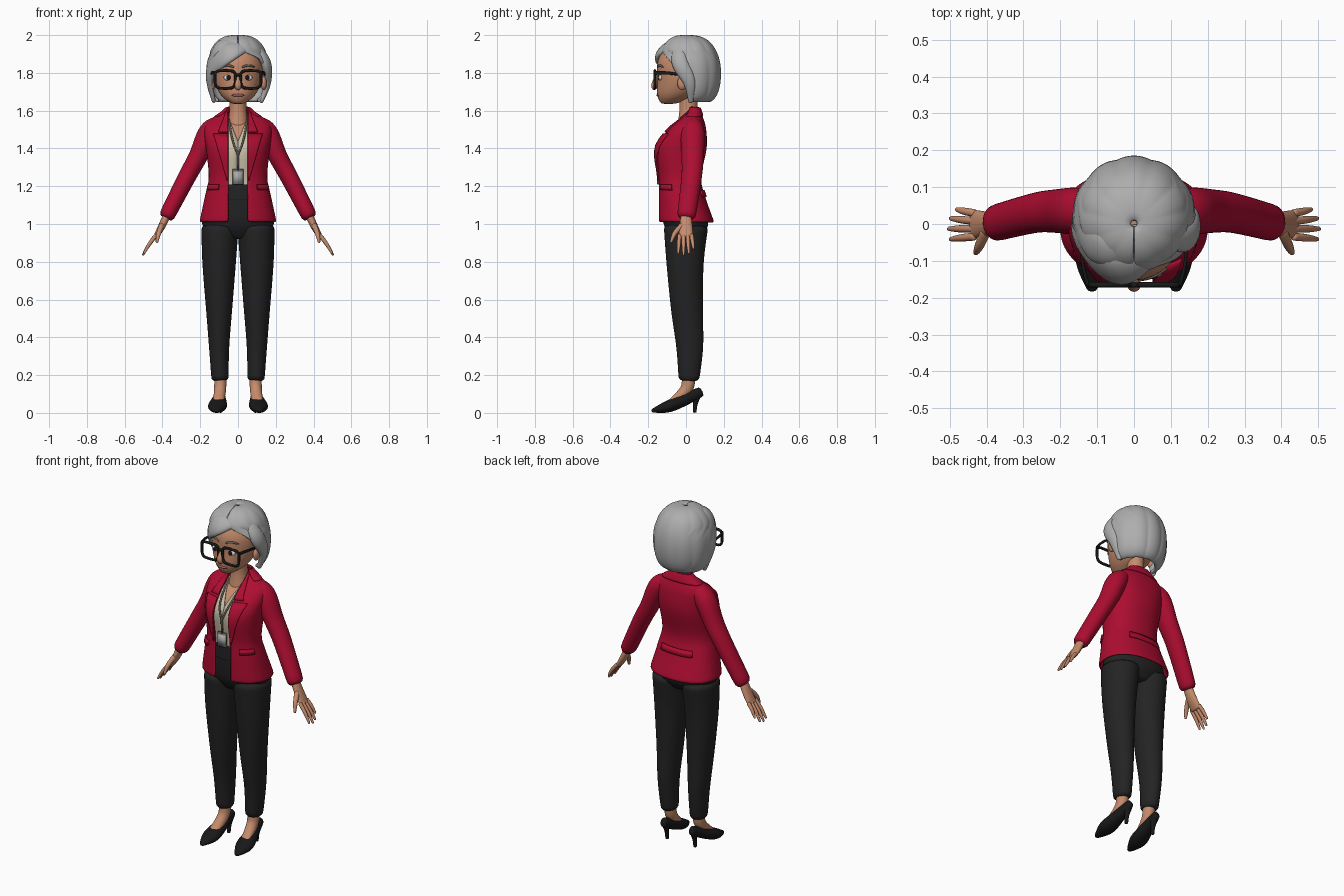
import bpy, bmesh
from math import sin, cos, asin, acos, pi, copysign
from mathutils import Vector, Matrix

if "Cube" in bpy.data.objects:
    bpy.data.objects.remove(bpy.data.objects["Cube"], do_unlink=True)


def material(name, *rgb):
    m = bpy.data.materials.new(name)
    m.use_nodes = True
    m.diffuse_color = (*rgb, 1)
    m.node_tree.nodes["Principled BSDF"].inputs["Base Color"].default_value = (*rgb, 1)
    return m


SKIN = material("warm skin", .56, .26, .15)
HAIR = material("silver hair", .42, .42, .42)
RED = material("crimson wool", .42, .004, .03)
CHARCOAL = material("charcoal cloth", .017, .017, .018)
BLACK = material("black gloss", .009, .009, .009)
CREAM = material("cream silk", .6, .54, .4)
CORD = material("olive grey", .14, .12, .1)
GREY = material("badge grey", .4, .4, .4)
LIPS = material("rose lips", .38, .12, .09)
WHITE = material("eye white", .75, .74, .72)
X, Y, Z = Matrix.Identity(3)


def finish(bm, name, mat, mirror=False, thick=0, sub=0):
    """Turn a bmesh into a smooth object with the usual modifiers."""
    mesh = bpy.data.meshes.new(name)
    bm.to_mesh(mesh)
    bm.free()
    mesh.materials.append(mat)
    for polygon in mesh.polygons:
        polygon.use_smooth = True
    ob = bpy.data.objects.new(name, mesh)
    bpy.context.collection.objects.link(ob)
    if mirror:
        ob.modifiers.new("mirror", 'MIRROR').use_mirror_merge = False
    if thick:
        shell = ob.modifiers.new("thickness", 'SOLIDIFY')
        shell.thickness, shell.offset = thick, -1
    if sub:
        smooth = ob.modifiers.new("smooth", 'SUBSURF')
        smooth.levels = smooth.render_levels = sub


def loft(name, rings, mat, closed=True, **mods):
    """Skin a stack of closed rings (capped) or of open strips."""
    bm = bmesh.new()
    rows = [[bm.verts.new(p) for p in ring] for ring in rings]
    n = len(rows[0])
    for low, high in zip(rows, rows[1:]):
        for j in range(n if closed else n - 1):
            k = (j + 1) % n
            bm.faces.new((low[j], low[k], high[k], high[j]))
    if closed:
        bm.faces.new(rows[0])
        bm.faces.new(rows[-1])
        bmesh.ops.recalc_face_normals(bm, faces=bm.faces)
    finish(bm, name, mat, **mods)


def spline(keys, steps):
    """Smooth curve through tuples of any length."""
    last = len(keys) - 1
    result = []
    for i in range(steps + 1):
        u = last * i / steps
        k = min(int(u), last - 1)
        f = u - k
        near = [keys[max(0, min(last, k + d))] for d in (-1, 0, 1, 2)]
        result.append([b + f / 2 * (c - a + f * (2 * a - 5 * b + 4 * c - d
                                                 + f * (3 * (b - c) + d - a)))
                       for a, b, c, d in zip(*near)])
    return result


def point(t, z, rx, front, back, power=1):
    """Point on an oval; t runs from the front round by the left side."""
    s, c = sin(t), cos(t)
    return Vector((rx * copysign(abs(s) ** power, s),
                   (front + back) / 2 - (back - front) / 2 * copysign(abs(c) ** power, c), z))


def oval_loft(name, keys, mat, steps=12, n=28, **mods):
    loft(name, [[point(2 * pi * i / n, *row) for i in range(n)]
                for row in spline(keys, steps)], mat, **mods)


def tube(name, path, widths, mat, depths=None, ref=lambda p: Y, n=12, mirror=True, sub=1):
    """Elliptic tube along a smooth path."""
    keys = [(*p, w, d) for p, w, d in zip(path, widths, depths or widths)]
    rows = spline(keys, 4 * (len(keys) - 1))
    centres = [Vector(row[:3]) for row in rows]
    rings = []
    for i, (*_, w, d) in enumerate(rows):
        c = centres[i]
        along = (centres[min(i + 1, len(rows) - 1)] - centres[max(i - 1, 0)]).normalized()
        side = along.cross(ref(c)).normalized()
        up = side.cross(along)
        turns = [2 * pi * k / n for k in range(n)]
        rings.append([c + side * w * cos(a) + up * d * sin(a) for a in turns])
    loft(name, rings, mat, mirror=mirror, sub=sub)


def solid(name, place, size, mat, mirror=False, box=False):
    """Ellipsoid or box given by its centre and half sizes."""
    bm = bmesh.new()
    where = Matrix.LocRotScale(Vector(place), None, Vector(size))
    if box:
        bmesh.ops.create_cube(bm, size=2, matrix=where)
    else:
        bmesh.ops.create_uvsphere(bm, u_segments=20, v_segments=12, radius=1, matrix=where)
    finish(bm, name, mat, mirror=mirror)


def steps_between(start, end, n):
    return [start + (end - start) * i / n for i in range(n + 1)]


# Torso profile: height, half width, front, back
PROFILE = spline([(1.01, .205, -.15, .15), (1.15, .175, -.15, .1), (1.25, .155, -.15, .08),
                  (1.4, .17, -.165, .11), (1.5, .18, -.1, .107), (1.55, .155, -.04, .095),
                  (1.6, .07, .01, .075), (1.62, .06, .01, .07)], 28)


def torso(z, off=0):
    """Oval of the jacket at a height, grown by an offset."""
    for low, high in zip(PROFILE, PROFILE[1:]):
        if z <= high[0]:
            break
    f = min(1, (z - low[0]) / (high[0] - low[0]))
    rx, front, back = (a + (b - a) * f for a, b in zip(low[1:], high[1:]))
    return z, rx + off, front - off, back + off, .88


def angle(x, z, off=0):
    _, rx, _, _, power = torso(z, off)
    return asin(min(1, x / rx) ** (1 / power))


def strip(z, start, end, off=0, n=36):
    return [point(t, *torso(z, off)) for t in steps_between(start, end, n)]


def wrap(name, heights, start, end, mat, off=.008, thick=.01, **mods):
    """Band lying on the torso between two angles."""
    loft(name, [strip(z, start, end, off) for z in heights], mat,
         closed=False, thick=thick, **mods)


# Jacket body, open down the front
rings = []
for z, *_ in PROFILE:
    gap = angle(.05, z)
    rings.append(strip(z, gap, 2 * pi - gap))
loft("jacket_body", rings, RED, closed=False, thick=.012, sub=1)

# Lapels, collar, pocket flaps and back half belt
for name, low, high, wide, narrow in (("lapels", 1.23, 1.48, .056, .126),
                                      ("collar_leaves", 1.49, 1.6, .1, .058)):
    loft(name, [strip(z, angle(.05, z), angle(edge, z), .008, 6) for z, edge in
                zip(steps_between(low, high, 8), steps_between(wide, narrow, 8))],
         RED, closed=False, mirror=True, thick=.008)
wrap("collar", (1.57, 1.6, 1.62), .9, 2 * pi - .9, RED, sub=1)
wrap("pocket_flaps", (1.18, 1.21), .6, 1.25, RED, mirror=True)
wrap("back_belt", (1.145, 1.18), pi - .55, pi + .55, RED)

# Blouse with a V neck over the skin of the chest
rings = []
for z in steps_between(1.18, 1.56, 19):
    gap = angle(.001 + max(0, z - 1.44) * .4, z, -.02)
    rings.append(strip(z, gap, 2 * pi - gap, -.02))
loft("blouse", rings, CREAM, closed=False, thick=.005)
oval_loft("chest", [torso(z, -.028) for z in steps_between(1.3, 1.57, 9)], SKIN)
oval_loft("neck", [(1.5, .06, -.05, .06), (1.6, .045, -.035, .06), (1.7, .045, -.04, .06)], SKIN)

# Lanyard and badge
cord = [(x, point(angle(x, z), *torso(z)).y + .012, z)
        for x, z in ((.05, 1.56), (.03, 1.45), (.002, 1.37))]
tube("lanyard", cord, [.006] * 3, CORD, n=8)
tube("lanyard_drop", [(0, -.153, 1.39), (0, -.15, 1.28)], (.008, .005), CORD, n=8, mirror=False)
solid("badge_holder", (0, -.148, 1.25), (.028, .004, .042), CORD, box=True)
solid("badge_card", (0, -.151, 1.245), (.023, .003, .034), GREY, box=True)

# Sleeves and hands
tube("sleeves", [(.09, .035, 1.54), (.15, .035, 1.49), (.21, .035, 1.36), (.27, .03, 1.25),
                 (.386, 0, 1.025)], (.035, .058, .051, .048, .042), RED,
     depths=(.04, .064, .06, .055, .05), n=20)
tube("palms", [(.37, 0, 1.06), (.405, 0, .985), (.44, 0, .925)], (.022, .02, .012), SKIN,
     depths=(.028, .036, .04))
for i, (name, reach) in enumerate((("index", .93), ("middle", 1), ("ring", .93), ("little", .7))):
    base = Vector((.43, .021 * i - .034, .945))
    tip = base + reach * Vector((.075, .008 * i - .008, -.112))
    middle = (base + tip) / 2 + X * .005
    tube(name + "_fingers", [base, middle, tip], (.012, .011, .006), SKIN, n=8)
tube("thumbs", [(.4, -.015, 1), (.42, -.06, .95), (.43, -.08, .9)], (.016, .014, .007), SKIN,
     ref=lambda p: X, n=8)

# Trousers
tube("trouser_legs", [(.095, .015, .165), (.1, .02, .35), (.1, .005, .55), (.1, -.005, .8),
                      (.095, 0, 1)], (.045, .054, .07, .09, .1), CHARCOAL,
     depths=(.054, .072, .085, .1, .12), n=24)
oval_loft("trouser_seat", [(.92, .11, -.07, .07), (1, .194, -.12, .12), (1.12, .16, -.135, .09),
                           (1.2, .14, -.135, .06)], CHARCOAL, sub=1)
oval_loft("waistband", [(1.13, .15, -.14, .08), (1.21, .135, -.14, .06)], CHARCOAL)

# Feet and pumps
tube("feet", [(.093, .015, .2), (.095, 0, .12), (.105, -.09, .05)], (.034, .033, .03), SKIN,
     depths=(.036, .035, .016))
tube("pumps", [(.115, -.184, .01), (.11, -.1, .032), (.1, -.01, .07), (.092, .087, .115)],
     (.01, .051, .038, .017), BLACK, depths=(.008, .032, .034, .026), ref=lambda p: Z, n=16)
tube("heels", [(.092, .06, .1), (.092, .05, .05), (.092, .045, 0)], (.025, .013, .01), BLACK)

# Head and face
oval_loft("head", [(1.635, .03, -.13, -.06), (1.68, .09, -.153, .05), (1.77, .13, -.152, .12),
                   (1.87, .13, -.15, .13), (1.96, .08, -.09, .08)], SKIN, sub=1)
tube("nose", [(0, -.148, 1.79), (0, -.167, 1.735), (0, -.158, 1.715)], (.01, .019, .013),
     SKIN, mirror=False)
solid("ears", (.136, -.02, 1.745), (.016, .026, .036), SKIN, mirror=True)
solid("lips", (0, -.147, 1.682), (.034, .01, .008), LIPS)
solid("eyes", (.05, -.135, 1.775), (.026, .011, .016), WHITE, mirror=True)
solid("irises", (.05, -.144, 1.775), (.012, .005, .013), BLACK, mirror=True)
tube("eyebrows", [(.02, -.15, 1.83), (.055, -.14, 1.84), (.09, -.12, 1.83)],
     (.006, .007, .004), CORD, n=8)

# Glasses
for side, word in ((1, "left"), (-1, "right")):
    name = word + "_lens_frame"
    rim = bpy.data.curves.new(name, 'CURVE')
    rim.dimensions, rim.bevel_depth, rim.bevel_resolution = '3D', .0075, 2
    loop = rim.splines.new('POLY')
    loop.points.add(31)
    for i, p in enumerate(loop.points):
        c, s = cos(i * pi / 16), sin(i * pi / 16)
        across = copysign(abs(c) ** .5, c) * (.054 + .003 * s)
        p.co = (side * (.068 + across), -.165, 1.765 + .047 * copysign(abs(s) ** .5, s), 1)
    loop.use_cyclic_u = True
    rim.materials.append(BLACK)
    bpy.context.collection.objects.link(bpy.data.objects.new(name, rim))
solid("glasses_bridge", (0, -.166, 1.79), (.022, .007, .008), BLACK)
tube("glasses_temples", [(.124, -.17, 1.8), (.14, -.1, 1.8), (.143, 0, 1.785)],
     (.006, .005, .004), BLACK, depths=(.011, .009, .007), ref=lambda p: Z, n=8)

# Bobbed hair: a grooved dome open at the face
rings = []
for lift in steps_between(-1.28, pi / 2 - .01, 18):
    above = lift > 0
    z = 1.8 + sin(lift) * (.202 if above else .165)
    k = cos(lift) ** (.7 if above else .35)
    front, back = -.155 * k, .185 * k
    edge = max(front, .015 - .85 * max(0, z - 1.74))
    start = acos(min(1, ((front + back) / 2 - edge) * 2 / (back - front)))
    row = []
    for t in steps_between(start, 2 * pi - start, 80):
        groove = 1 + .035 * (abs(sin(5.5 * t)) ** .6 - .85)
        row.append(point(t, z, .17 * k * groove, front * groove, back * groove))
    rings.append(row)
loft("bob_hair", rings, HAIR, closed=False, thick=.02, sub=1)

# Side-swept fringe and face-framing locks
LOCKS = {
    "swept_fringe": ([(.08, -.05, 1.95), (-.05, -.125, 1.91), (-.15, -.03, 1.8),
                      (-.126, .01, 1.64)], (.02, .065, .05, .014)),
    "crown_lock": ([(.07, -.01, 1.97), (-.07, -.065, 1.95), (-.13, -.03, 1.89),
                    (-.158, .01, 1.8)], (.025, .055, .05, .03)),
    "left_lock": ([(.08, -.03, 1.96), (.145, -.035, 1.86), (.156, .02, 1.75),
                   (.12, .025, 1.64)], (.025, .045, .033, .012))}
for name, (path, widths) in LOCKS.items():
    tube(name, path, widths, HAIR, depths=(.015, .028, .02, .01),
         ref=lambda p: p - 1.82 * Z, n=16, mirror=False)
